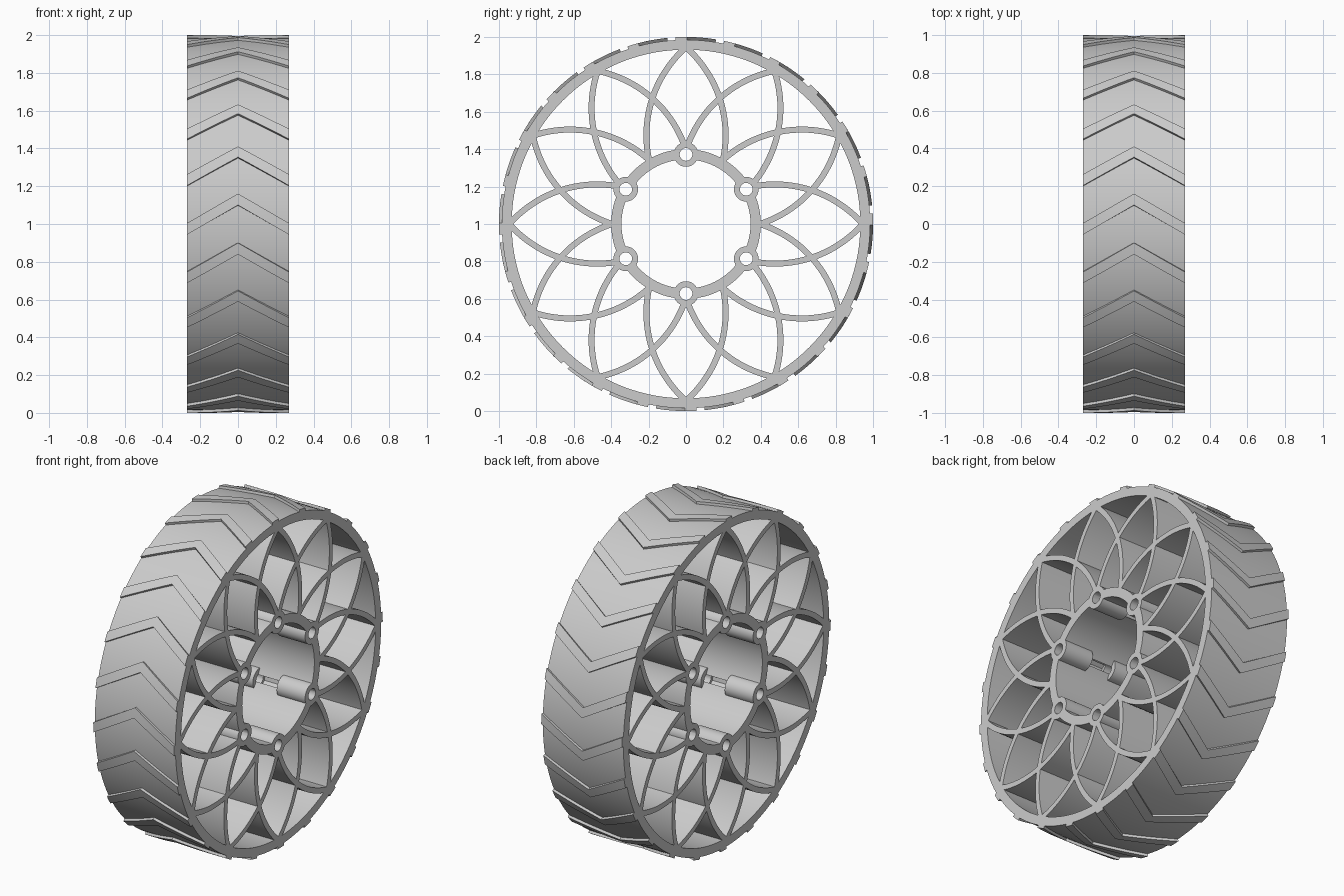
import bpy, bmesh, math
from math import sin, cos, radians, pi
from mathutils import Vector

if "Cube" in bpy.data.objects:
    bpy.data.objects.remove(bpy.data.objects["Cube"])

HALF = 0.27            # half width of the wheel
RIM_OUT, RIM_IN = 0.985, 0.932
HUB_OUT, HUB_IN = 0.40, 0.345
BOLT_R, BOSS_R, HOLE_R = 0.372, 0.066, 0.034
GAP = 0.08             # half gap between facing bosses

grey = bpy.data.materials.new("light_grey")
grey.use_nodes = True
colour = (0.6, 0.6, 0.6, 1)
grey.diffuse_color = colour
grey.node_tree.nodes["Principled BSDF"].inputs["Base Color"].default_value = colour


def polar(r, deg):
    """Point in the wheel plane; the angle rises up the front and over the top."""
    a = radians(deg)
    return Vector((-cos(a) * r, sin(a) * r))


def finish(name, bm):
    bmesh.ops.recalc_face_normals(bm, faces=bm.faces)
    mesh = bpy.data.meshes.new(name)
    bm.to_mesh(mesh)
    bm.free()
    mesh.materials.append(grey)
    obj = bpy.data.objects.new(name, mesh)
    bpy.context.collection.objects.link(obj)
    bpy.ops.object.select_all(action='DESELECT')
    obj.select_set(True)
    bpy.context.view_layer.objects.active = obj
    bpy.ops.object.shade_smooth_by_angle(angle=radians(30))
    return obj


def strip(bm, side_a, side_b, x0, x1, closed=False):
    """Extrude the band between two matching 2D lines from x0 to x1."""
    rows = [[bm.verts.new((x, p.x, p.y + 1)) for x, p in
             ((x0, a), (x1, a), (x1, b), (x0, b))] for a, b in zip(side_a, side_b)]
    pairs = list(zip(rows, rows[1:]))
    if closed:
        pairs.append((rows[-1], rows[0]))
    else:
        bm.faces.new(rows[0])
        bm.faces.new(rows[-1])
    for r, s in pairs:
        for i in range(4):
            j = (i + 1) % 4
            bm.faces.new((r[i], r[j], s[j], s[i]))


def tube(bm, centre, r_out, r_in, x0, x1, n):
    rings = [[centre + polar(r, 360 * i / n) for i in range(n)] for r in (r_out, r_in)]
    strip(bm, rings[0], rings[1], x0, x1, closed=True)


# Rim
bm = bmesh.new()
tube(bm, Vector((0, 0)), RIM_OUT, RIM_IN, -HALF, HALF, 144)
finish("rim", bm)


# Hub wall: six sectors whose ends are hollowed by the bolt bores
def bore_angle(r):
    return math.degrees(math.acos((r * r + BOLT_R ** 2 - HOLE_R ** 2) / (2 * r * BOLT_R)))


bm = bmesh.new()
LAYERS = 6
for k in range(6):
    start = 30 + 60 * k
    radii = [HUB_IN + (HUB_OUT - HUB_IN) * i / LAYERS for i in range(LAYERS + 1)]
    outline = []
    for r, step in ((HUB_OUT, 1), (HUB_IN, -1)):
        g = bore_angle(r)
        arc = [polar(r, start + g + (60 - 2 * g) * i / 18) for i in range(19)]
        end = start + 60 if step == 1 else start
        side = -1 if step == 1 else 1
        inner = radii[-2:0:-1] if step == 1 else radii[1:-1]
        outline += arc[::step] + [polar(q, end + side * bore_angle(q)) for q in inner]
    faces = bm.faces.new([bm.verts.new((-HALF, p.x, p.y + 1)) for p in outline])
    moved = bmesh.ops.extrude_face_region(bm, geom=[faces])["geom"]
    # the starting face stays as the closing cap
    bmesh.ops.translate(bm, vec=(2 * HALF, 0, 0),
                        verts=[v for v in moved if isinstance(v, bmesh.types.BMVert)])
    if not faces.is_valid or len([f for f in bm.faces if len(f.verts) > 4]) < 2 * (k + 1):
        ring = [v for v in bm.verts if v.co.x < 0][-len(outline):]
        bm.faces.new(ring)
finish("hub_wall", bm)

# Bolt bosses on both sides, with an open gap in the middle
bm = bmesh.new()
for k in range(6):
    c = polar(BOLT_R, 30 + 60 * k)
    tube(bm, c, BOSS_R, HOLE_R, GAP, HALF, 40)
    tube(bm, c, BOSS_R, HOLE_R, -HALF, -GAP, 40)
finish("bolt_bosses", bm)

# Curved spokes: two mirrored arcs from each of twelve points on the rim
bm = bmesh.new()
SAG, HW, N = 0.086, 0.016, 24
for k in range(12):
    for side in (-1, 1):
        hub_deg = 30 * k + 30 * side
        p0, p1 = polar(0.945, 30 * k), polar(0.395, hub_deg)
        chord = p1 - p0
        mid = (p0 + p1) / 2
        normal = Vector((chord.y, -chord.x)).normalized()
        if normal.dot(mid) < 0:
            normal = -normal
        half = chord.length / 2
        radius = (half ** 2 + SAG ** 2) / (2 * SAG)
        centre = mid - normal * (radius - SAG)
        sweep = math.asin(half / radius)
        along = chord.normalized()
        limit = 0.418 if hub_deg % 60 == 30 else 0
        inside, outside = [], []
        for i in range(N + 1):
            t = sweep * (2 * i / N - 1)
            d = normal * cos(t) + along * sin(t)
            if (centre + d * radius).length < limit:
                break
            inside.append(centre + d * (radius - HW))
            outside.append(centre + d * (radius + HW))
        strip(bm, outside, inside, -HALF, HALF)
finish("curved_spokes", bm)

# Chevron tread bars wrapped around the rim
bm = bmesh.new()
STEPS, SWEEP, BAR = 6, 9, 1.75
for k in range(24):
    rows = []
    for i in range(-STEPS, STEPS + 1):
        a = 7.5 + 15 * k - SWEEP * abs(i) / STEPS
        x = HALF * i / STEPS
        corners = [polar(r, a + o) for r, o in
                   ((0.975, -BAR), (1, -BAR), (1, 0), (1, BAR), (0.975, BAR))]
        rows.append([bm.verts.new((x, p.x, p.y + 1)) for p in corners])
    for r, s in zip(rows, rows[1:]):
        for j in range(5):
            m = (j + 1) % 5
            bm.faces.new((r[j], r[m], s[m], s[j]))
    bm.faces.new(rows[0])
    bm.faces.new(rows[-1])
finish("tread_bars", bm)
